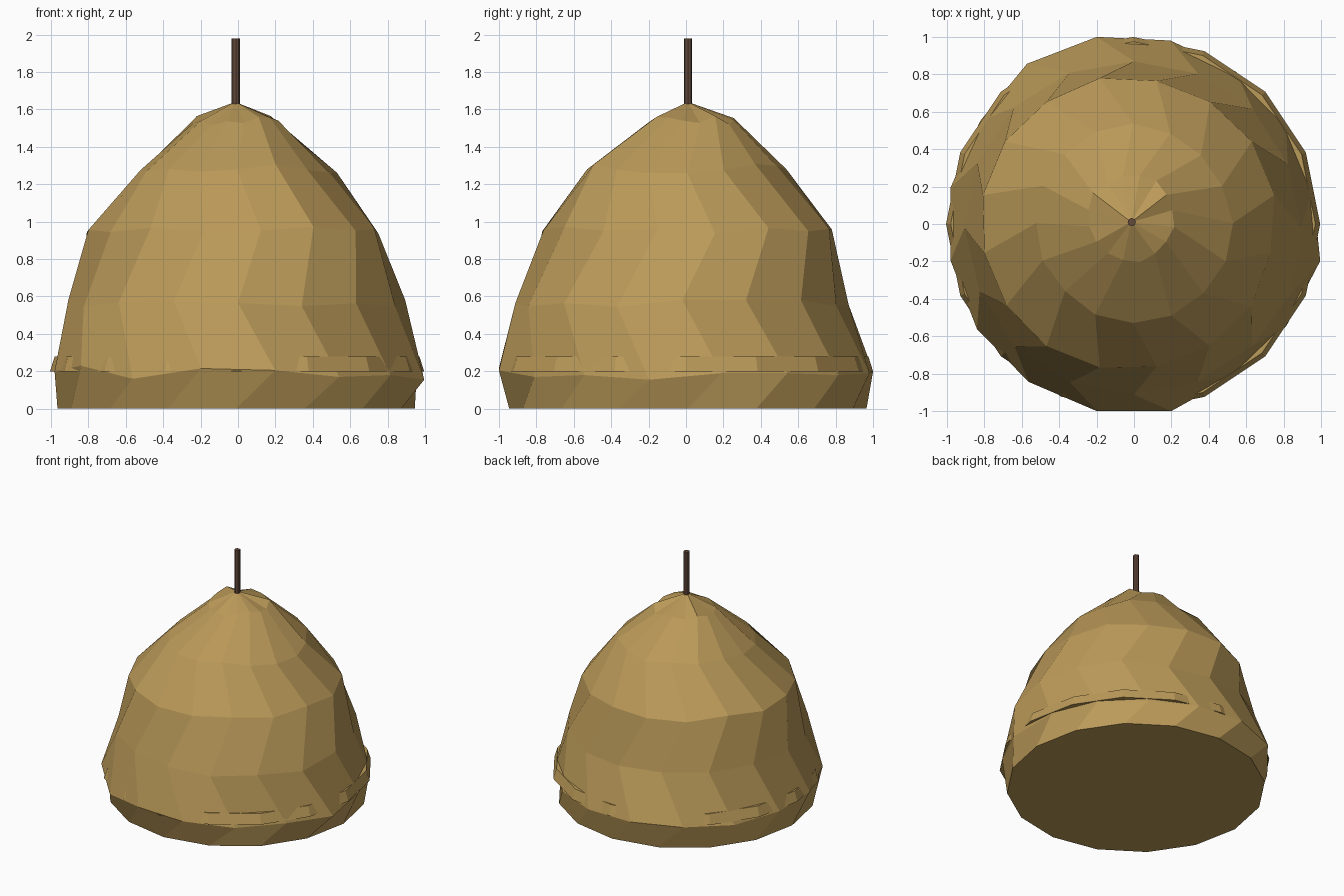
import bpy, bmesh, math, random

SIDES = 16
STEP = 2 * math.pi / SIDES
random.seed(4)

if "Cube" in bpy.data.objects:
    bpy.data.objects.remove(bpy.data.objects["Cube"], do_unlink=True)


def make_material(name, rgb):
    mat = bpy.data.materials.new(name)
    mat.use_nodes = True
    mat.diffuse_color = (*rgb, 1)
    mat.node_tree.nodes["Principled BSDF"].inputs["Base Color"].default_value = (*rgb, 1)
    return mat


def add_object(name, bm, mat):
    bmesh.ops.recalc_face_normals(bm, faces=bm.faces)
    mesh = bpy.data.meshes.new(name)
    bm.to_mesh(mesh)
    bm.free()
    mesh.materials.append(mat)
    obj = bpy.data.objects.new(name, mesh)
    bpy.context.collection.objects.link(obj)
    return obj


def add_ring(bm, radii, heights, turn=0, cx=0, cy=0):
    ring = []
    for i in range(SIDES):
        a = (i + turn) * STEP
        ring.append(bm.verts.new((cx + radii[i] * math.cos(a),
                                  cy + radii[i] * math.sin(a), heights[i])))
    return ring


def bridge(bm, low, high):
    for i in range(SIDES):
        j = (i + 1) % SIDES
        bm.faces.new((low[i], low[j], high[j], high[i]))


def jitter(value, amount):
    return [value + random.uniform(-amount, amount) for _ in range(SIDES)]


straw = make_material("straw", (0.50, 0.325, 0.10))
wood = make_material("dark_wood", (0.13, 0.07, 0.045))

# Hay body: alternate rings are turned by half a side
bm = bmesh.new()
rings = [add_ring(bm, [0.955] * SIDES, [0] * SIDES, cx=-0.01, cy=0.01)]
rim_r = [.975, .975, .98, 1.0, 1.02, 1.03, .99, 1.0,
         1.0, 1.01, 1.015, 1.02, 1.02, .975, .98, 1.015]
rim_z = [.19, .19, .18, .19, .2, .2, .17, .19,
         .2, .23, .16, .215, .205, .17, .18, .155]
rings.append(add_ring(bm, rim_r, rim_z, 0.5))
for radius, height, turn, cx, cy in ((0.90, 0.565, 0, 0, -0.02),
                                     (0.785, 0.96, 0.5, -0.03, 0),
                                     (0.525, 1.285, 0, -0.005, 0.005),
                                     (0.235, 1.54, 0.5, -0.015, 0.03)):
    rings.append(add_ring(bm, jitter(radius, 0.012), jitter(height, 0.025), turn, cx, cy))
for low, high in zip(rings, rings[1:]):
    bridge(bm, low, high)
bm.faces.new(reversed(rings[0]))
apex = bm.verts.new((-0.015, 0.01, 1.64))
for i in range(SIDES):
    bm.faces.new((rings[-1][i], rings[-1][(i + 1) % SIDES], apex))
add_object("hay_body", bm, straw)

# Inner hay layer that pokes through the body as a low ledge
bm = bmesh.new()
low = add_ring(bm, [1.0] * SIDES, [0.2] * SIDES, cx=-0.005)
high = add_ring(bm, [0.975] * SIDES, [0.28] * SIDES, cx=-0.005)
bridge(bm, low, high)
bm.faces.new(reversed(low))
bm.faces.new(high)
add_object("hay_ledge", bm, straw)

# Centre pole
bm = bmesh.new()
bmesh.ops.create_cone(bm, cap_ends=True, segments=8, radius1=0.022, radius2=0.022, depth=0.48)
bmesh.ops.translate(bm, verts=bm.verts, vec=(-0.012, 0.01, 1.74))
add_object("centre_pole", bm, wood)
